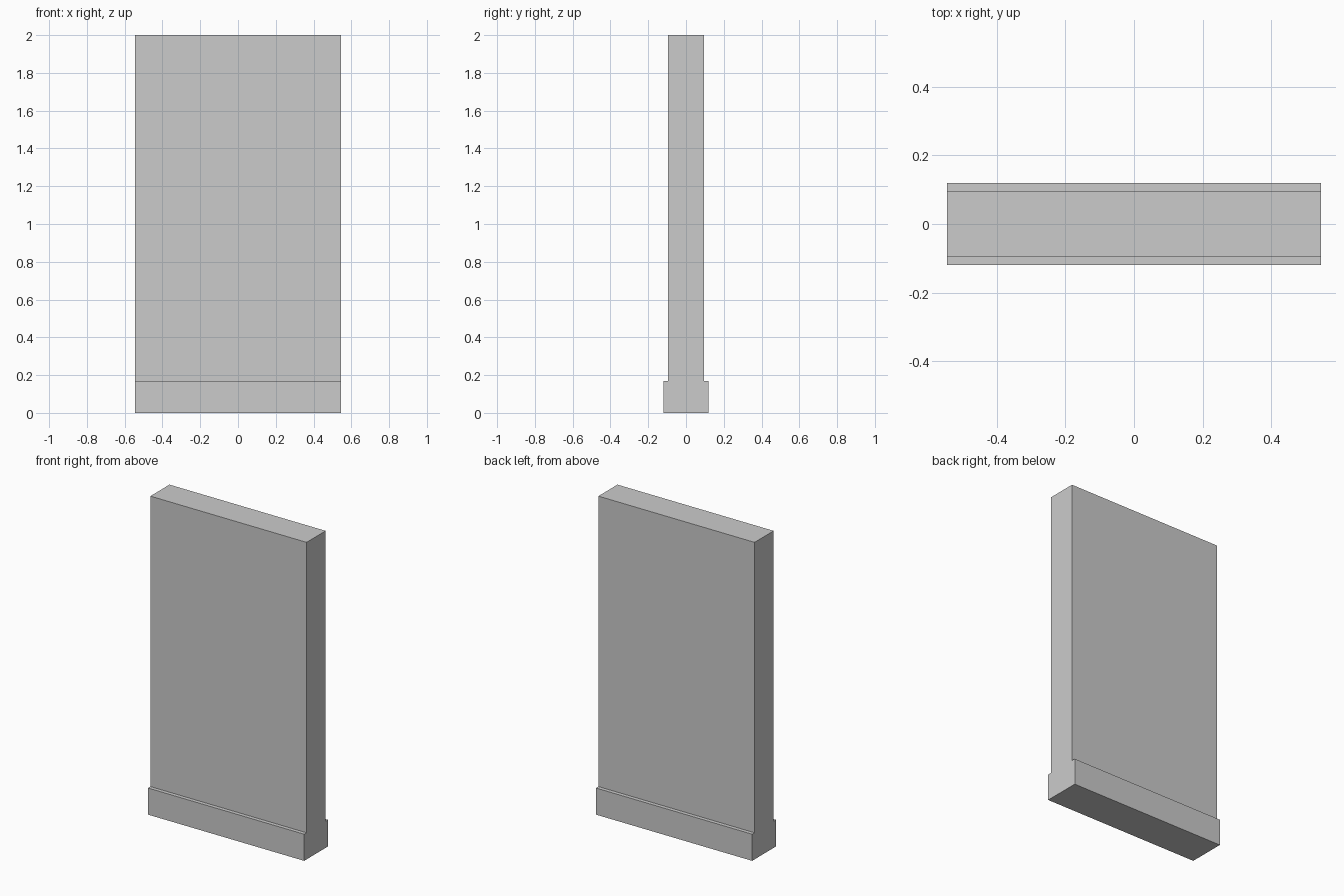
import bpy, bmesh

if "Cube" in bpy.data.objects:
    bpy.data.objects.remove(bpy.data.objects["Cube"])

WIDTH, HEIGHT = 1.09, 2.0
WALL_Y, BASE_Y, BASE_Z = 0.095, 0.119, 0.168

# Wall cross-section with a skirting step, half profile mirrored front to back
half = [(BASE_Y, 0), (BASE_Y, BASE_Z), (WALL_Y, BASE_Z), (WALL_Y, HEIGHT)]
profile = half + [(-y, z) for y, z in reversed(half)]

# Extrude the section along x
bm = bmesh.new()
section = bm.faces.new([bm.verts.new((-WIDTH / 2, y, z)) for y, z in profile])
ext = bmesh.ops.extrude_face_region(bm, geom=[section], use_keep_orig=True)
verts = [g for g in ext["geom"] if isinstance(g, bmesh.types.BMVert)]
bmesh.ops.translate(bm, verts=verts, vec=(WIDTH, 0, 0))
bmesh.ops.recalc_face_normals(bm, faces=bm.faces)

mesh = bpy.data.meshes.new("wall_panel")
bm.to_mesh(mesh)
bm.free()
bpy.context.collection.objects.link(bpy.data.objects.new("wall_panel", mesh))
